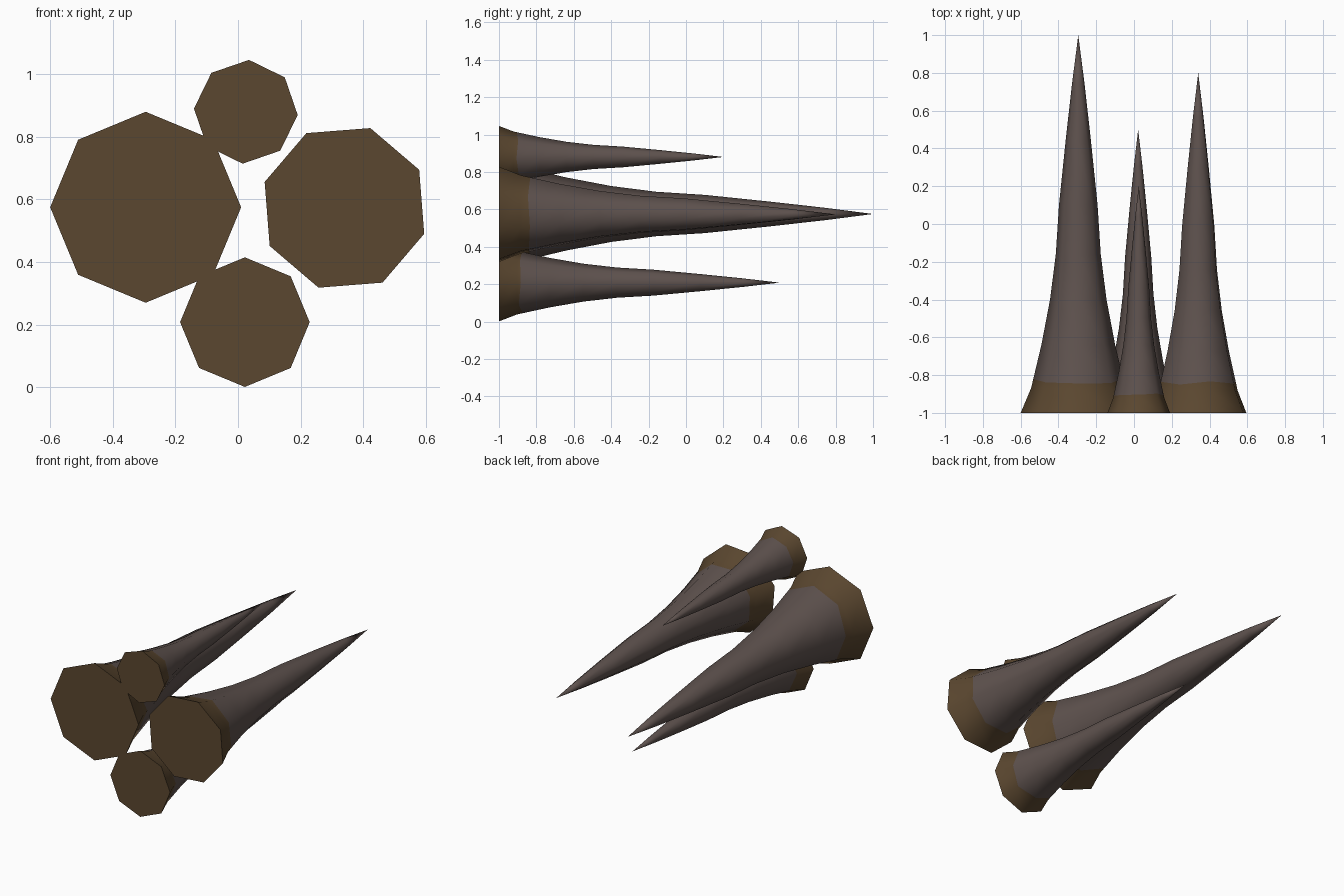
import bpy, bmesh, math, random

if "Cube" in bpy.data.objects:
    bpy.data.objects.remove(bpy.data.objects["Cube"])

random.seed(4)


def material(name, rgb):
    m = bpy.data.materials.new(name)
    m.diffuse_color = (*rgb, 1)
    m.use_nodes = True
    m.node_tree.nodes["Principled BSDF"].inputs["Base Color"].default_value = m.diffuse_color
    return m


GREY = material("grey_brown_horn", (0.112, 0.084, 0.076))
BROWN = material("earth_brown_base", (0.104, 0.063, 0.029))

# Shared flared profile: (fraction of length, fraction of base radius)
PROFILE = [(0, 1), (0.065, 0.82), (0.18, 0.64), (0.3, 0.49), (0.42, 0.39),
           (0.55, 0.335), (0.72, 0.22), (0.87, 0.11)]
SIDES = 8


def radius_at(t):
    for (t0, r0), (t1, r1) in zip(PROFILE, PROFILE[1:]):
        if t <= t1:
            return r0 + (r1 - r0) * (t - t0) / (t1 - t0)
    return 0


def spike(name, x, z, radius, tip_y, turn, edge):
    """Eight-sided spike pointing to +y; brown below the uneven edge ring."""
    bm = bmesh.new()
    length = tip_y + 1

    def ring(t, jitter=0):
        verts = []
        for i in range(SIDES):
            a = math.radians(turn) + math.tau * i / SIDES
            tj = t + random.uniform(-jitter, jitter)
            r = radius * radius_at(tj)
            verts.append(bm.verts.new((x + r * math.cos(a), -1 + length * tj,
                                       z + r * math.sin(a))))
        return verts

    rings = [ring(t) for t, _ in PROFILE]
    rings.insert(2, ring(edge, 0.008))          # uneven colour border
    bm.faces.new(rings[0]).material_index = 1   # flat base cap
    for k, (lo, hi) in enumerate(zip(rings, rings[1:])):
        for i in range(SIDES):
            j = (i + 1) % SIDES
            f = bm.faces.new((lo[i], lo[j], hi[j], hi[i]))
            f.material_index = 1 if k < 2 else 0
    tip = bm.verts.new((x, tip_y, z))
    for i in range(SIDES):
        bm.faces.new((rings[-1][i], rings[-1][(i + 1) % SIDES], tip))
    bmesh.ops.recalc_face_normals(bm, faces=bm.faces)
    for f in bm.faces:
        f.smooth = len(f.verts) < SIDES
    for e in bm.edges:                          # crisp rim around the cap
        if any(len(f.verts) == SIDES for f in e.link_faces):
            e.smooth = False
    me = bpy.data.meshes.new(name)
    bm.to_mesh(me)
    bm.free()
    me.materials.append(GREY)
    me.materials.append(BROWN)
    bpy.context.collection.objects.link(bpy.data.objects.new(name, me))


# Four spikes of different length
spike("left_spike", -0.295, 0.575, 0.305, 1.0, 0, 0.085)
spike("right_spike", 0.34, 0.573, 0.268, 0.8, -18, 0.085)
spike("bottom_spike", 0.022, 0.208, 0.207, 0.5, 0, 0.077)
spike("top_spike", 0.025, 0.88, 0.166, 0.2, -3.5, 0.083)
